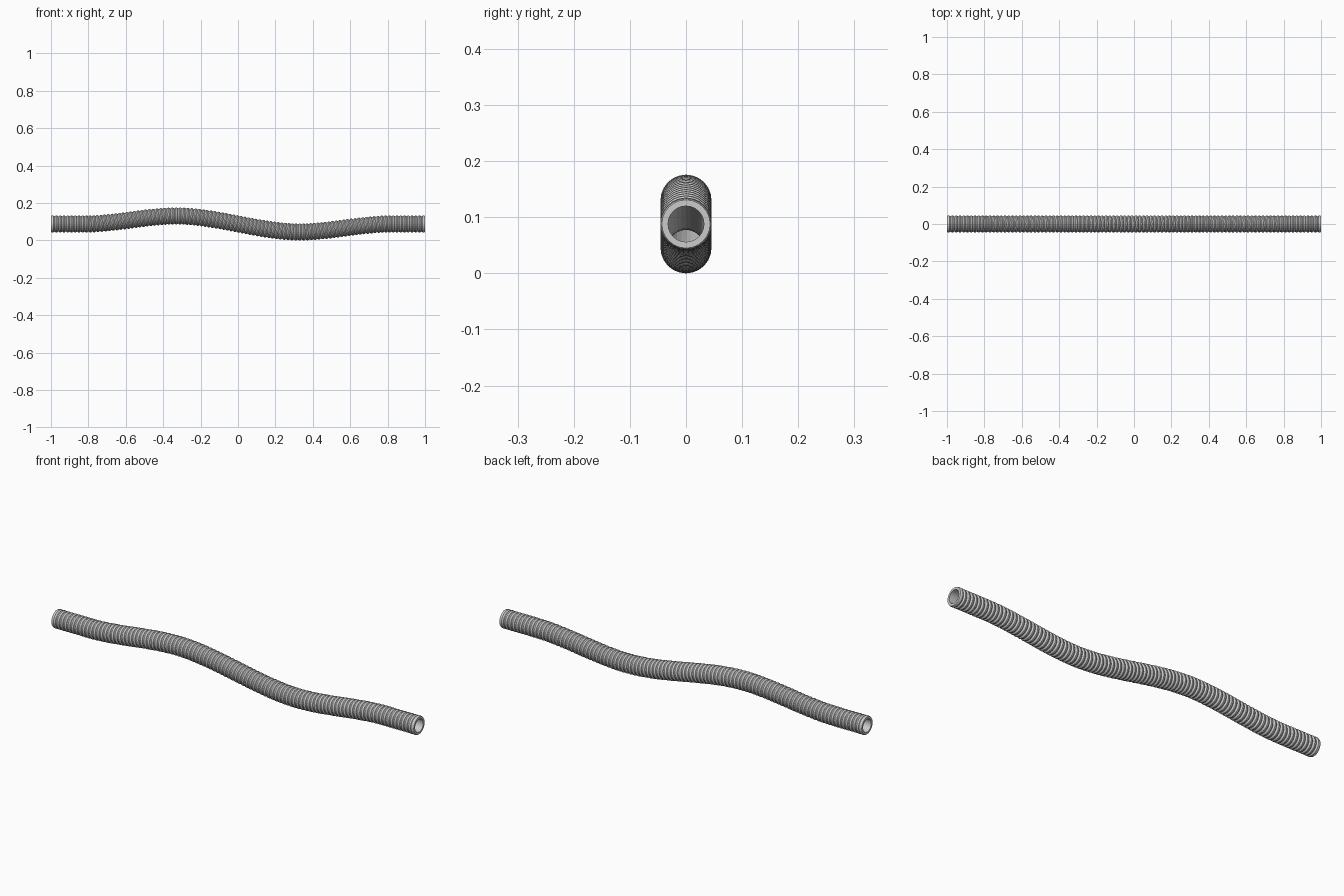
import bpy, bmesh, math
from mathutils import Vector

if "Cube" in bpy.data.objects:
    bpy.data.objects.remove(bpy.data.objects["Cube"])

SIDES, RIDGES = 24, 100
R_OUT, R_GROOVE, R_IN = 0.0455, 0.040, 0.032
KEYS = [(-1, .088), (-.82, .088), (-.33, .1305), (.33, .0455), (.82, .088), (1, .088)]


def height(x):
    for (x0, z0), (x1, z1) in zip(KEYS, KEYS[1:]):
        if x <= x1:
            t = max(0, (x - x0) / (x1 - x0))
            return z0 + (z1 - z0) * t * t * (3 - 2 * t)
    return KEYS[-1][1]


def ring(bm, x, r):
    # circle square to the wavy centre line
    slope = (height(min(1, x + .005)) - height(max(-1, x - .005))) / .01
    tangent = Vector((1, 0, slope)).normalized()
    up = Vector((-tangent.z, 0, tangent.x))
    c = Vector((x, 0, height(x)))
    return [bm.verts.new(c + up * r * math.cos(a) + Vector((0, r * math.sin(a), 0)))
            for a in (2 * math.pi * i / SIDES for i in range(SIDES))]


bm = bmesh.new()
pitch = 2 / RIDGES
# corrugated outside: groove, ridge, ridge, groove per pitch
profile = [(-1, .043)]
for k in range(RIDGES):
    x = -1 + k * pitch
    if k:
        profile.append((x, R_GROOVE))
    profile += [(x + pitch * .35, R_OUT), (x + pitch * .65, R_OUT)]
profile.append((1, .043))
# smooth bore running back to the start
profile += [(1 - i * .04, R_IN) for i in range(51)]

rings = [ring(bm, x, r) for x, r in profile]
for a, b in zip(rings, rings[1:] + rings[:1]):
    for i in range(SIDES):
        j = (i + 1) % SIDES
        bm.faces.new((a[i], a[j], b[j], b[i]))
bmesh.ops.recalc_face_normals(bm, faces=bm.faces)

mesh = bpy.data.meshes.new("corrugated_hose")
bm.to_mesh(mesh)
bm.free()
hose = bpy.data.objects.new("corrugated_hose", mesh)
bpy.context.collection.objects.link(hose)
